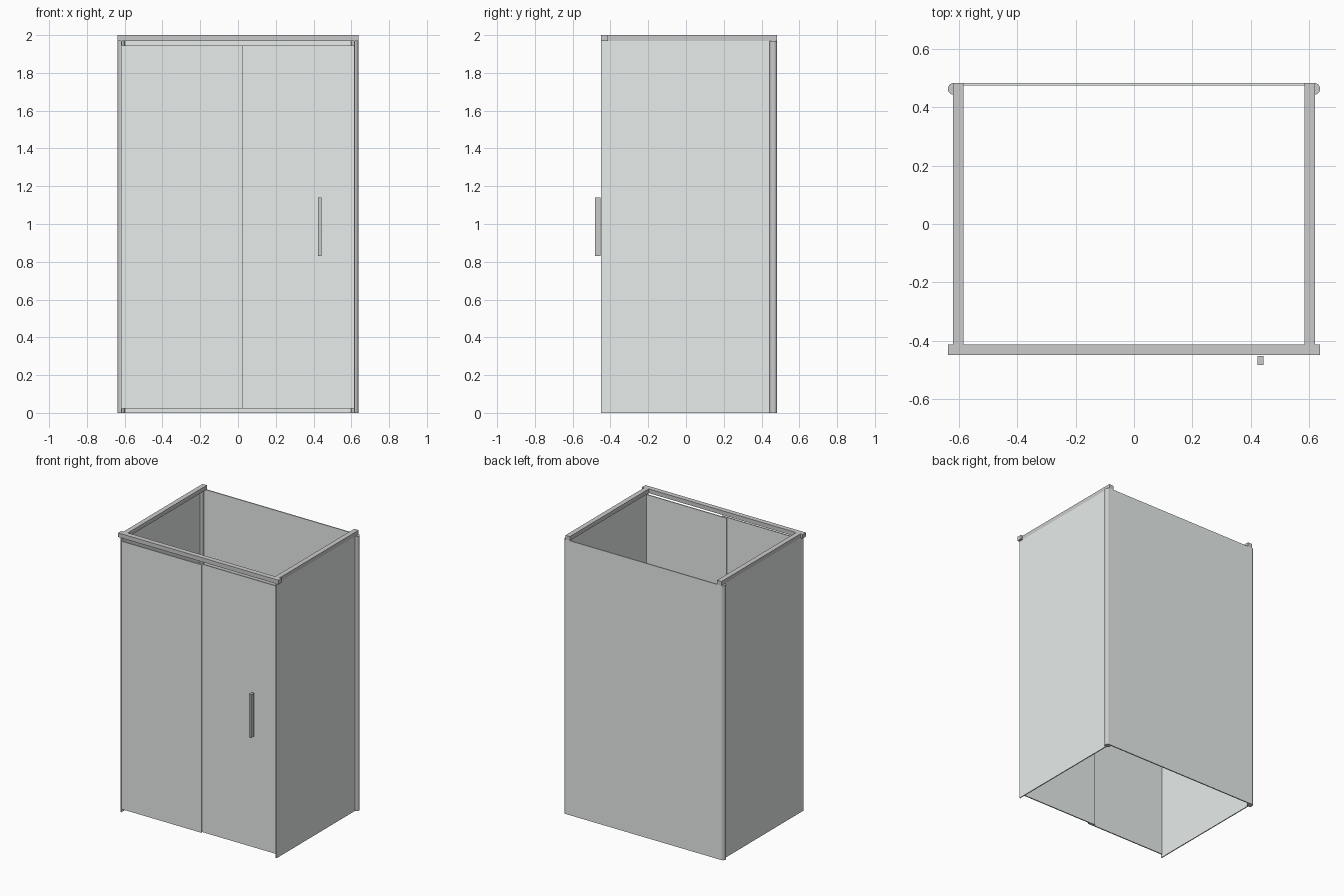
import bpy

if "Cube" in bpy.data.objects:
    bpy.data.objects.remove(bpy.data.objects["Cube"])


def material(name, rgb):
    mat = bpy.data.materials.new(name)
    mat.diffuse_color = (*rgb, 1)
    mat.use_nodes = True
    mat.node_tree.nodes["Principled BSDF"].inputs["Base Color"].default_value = mat.diffuse_color
    return mat


GLASS = material("pale_glass", (0.80, 0.84, 0.83))
METAL = material("light_metal", (0.73, 0.73, 0.76))


def box(name, x, y, z, mat):
    """Axis-aligned box from (min, max) ranges."""
    bpy.ops.mesh.primitive_cube_add(size=1, location=[(a + b) / 2 for a, b in (x, y, z)])
    ob = bpy.context.object
    ob.name = name
    ob.scale = [b - a for a, b in (x, y, z)]
    bpy.ops.object.transform_apply(location=False, rotation=False, scale=True)
    ob.data.materials.append(mat)
    return ob


RAIL_Z = 1.97

# Top frame: front header rail
box("front_rail", (-0.637, 0.637), (-0.449, -0.413), (RAIL_Z, 2.0), METAL)

# Mirrored side rails, glass side panels and round rear posts
for side, s in (("left", -1), ("right", 1)):
    def span(a, b):
        return tuple(sorted((s * a, s * b)))
    box(f"{side}_side_rail", span(0.585, 0.62), (-0.413, 0.483), (RAIL_Z, 2.0), METAL)
    box(f"{side}_side_panel", span(0.613, 0.620), (-0.449, 0.470), (0, RAIL_Z), GLASS)
    bpy.ops.mesh.primitive_cylinder_add(vertices=32, radius=0.02, depth=RAIL_Z,
                                        location=(s * 0.618, 0.463, RAIL_Z / 2))
    post = bpy.context.object
    post.name = f"{side}_rear_post"
    post.data.materials.append(METAL)
    bpy.ops.object.shade_smooth_by_angle()

# Rear panel
box("back_panel", (-0.62, 0.62), (0.475, 0.483), (0, RAIL_Z), GLASS)

# Front: fixed leaf ahead, sliding door behind with a small overlap
DOOR_Z = (0.023, 1.946)
box("fixed_front_panel", (-0.613, 0.024), (-0.448, -0.440), DOOR_Z, GLASS)
box("sliding_door", (-0.022, 0.613), (-0.436, -0.428), DOOR_Z, GLASS)

# Handle bar
box("handle", (0.424, 0.443), (-0.483, -0.453), (0.83, 1.14), METAL)
